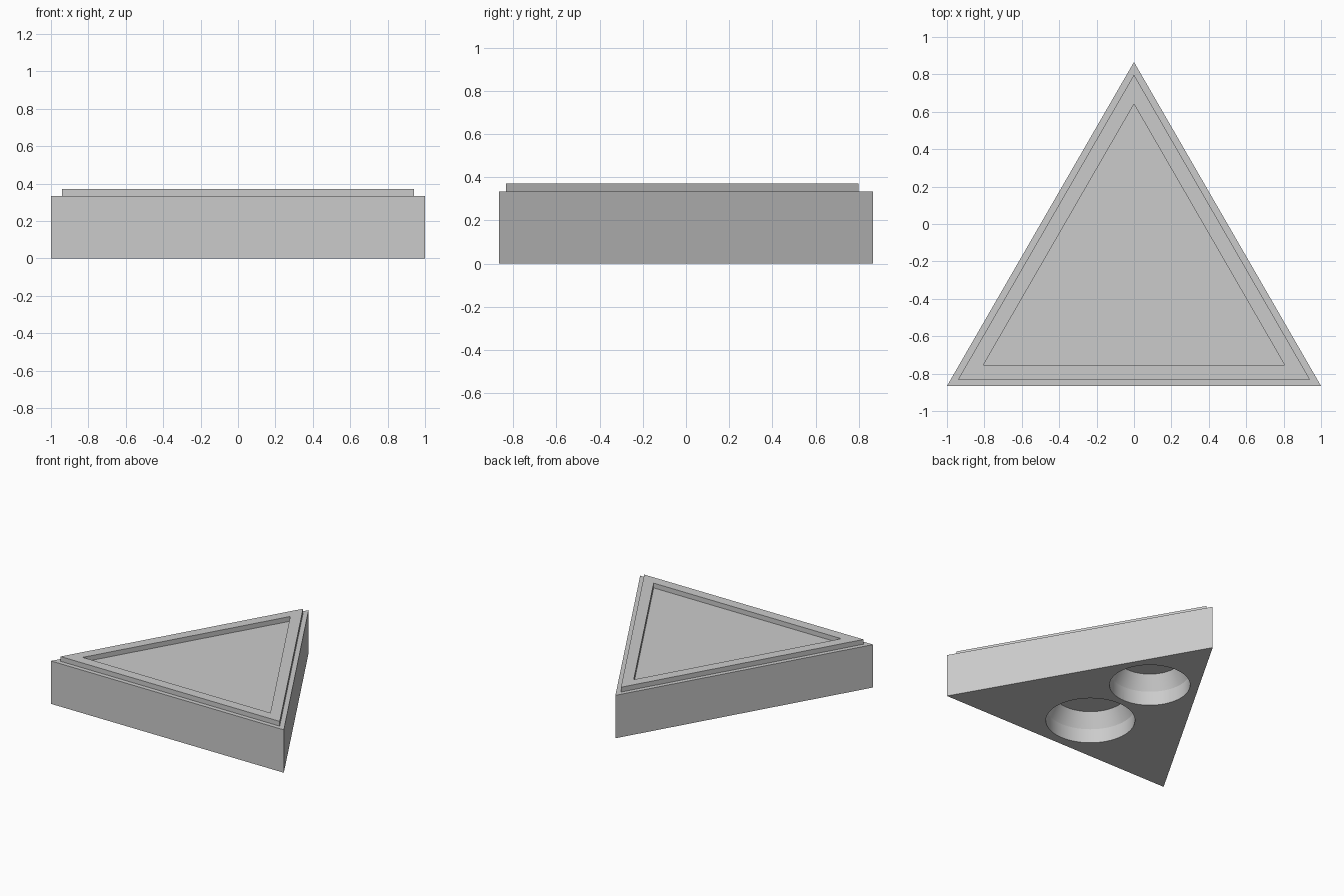
import bpy
import bmesh
from math import cos, sin, pi, radians

if "Cube" in bpy.data.objects:
    bpy.data.objects.remove(bpy.data.objects["Cube"], do_unlink=True)

grey = bpy.data.materials.new("light_grey")
grey.use_nodes = True
grey.diffuse_color = (0.6, 0.6, 0.6, 1)
grey.node_tree.nodes["Principled BSDF"].inputs["Base Color"].default_value = (0.6, 0.6, 0.6, 1)

CENTRE_Y = -0.289          # centroid of the triangle
BODY_TOP, RIM_TOP = 0.333, 0.37
SEGMENTS = 64


def ring(bm, radius, z, sides, y):
    """Loop of vertices, first one pointing to the back."""
    steps = [pi / 2 + 2 * pi * i / sides for i in range(sides)]
    return [bm.verts.new((radius * cos(a), y + radius * sin(a), z)) for a in steps]


def lathe(name, profile, sides, y):
    """Closed solid from stacked (radius, z) loops."""
    bm = bmesh.new()
    loops = [ring(bm, r, z, sides, y) for r, z in profile]
    for low, high in zip(loops, loops[1:]):
        for i in range(sides):
            j = (i + 1) % sides
            bm.faces.new((low[i], low[j], high[j], high[i]))
    bm.faces.new(loops[0][::-1])
    bm.faces.new(loops[-1])
    bmesh.ops.recalc_face_normals(bm, faces=bm.faces)
    mesh = bpy.data.meshes.new(name)
    bm.to_mesh(mesh)
    bm.free()
    mesh.materials.append(grey)
    obj = bpy.data.objects.new(name, mesh)
    bpy.context.collection.objects.link(obj)
    return obj


# Triangular tile: body, stepped raised rim, recessed top panel
tile = lathe("triangular_tile", [
    (1.155, 0), (1.155, BODY_TOP),
    (1.087, BODY_TOP), (1.087, RIM_TOP),
    (0.93, RIM_TOP), (0.93, BODY_TOP)], 3, CENTRE_Y)

# Two round sockets in the underside, straight then tapered
for label, y, radius in (("front", -0.48, 0.315), ("back", 0.174, 0.285)):
    cutter = lathe(label + "_socket_cutter", [
        (radius, -0.1), (radius, 0.11), (radius - 0.055, 0.222)], SEGMENTS, y)
    cutter.hide_render = True
    cut = tile.modifiers.new(label + "_socket", 'BOOLEAN')
    cut.operation = 'DIFFERENCE'
    cut.solver = 'EXACT'
    cut.object = cutter
    bpy.context.view_layer.objects.active = tile
    bpy.ops.object.modifier_apply(modifier=cut.name)
    bpy.data.objects.remove(cutter, do_unlink=True)

# Smooth socket walls, crisp edges elsewhere
bpy.ops.object.select_all(action='DESELECT')
tile.select_set(True)
bpy.context.view_layer.objects.active = tile
bpy.ops.object.shade_smooth_by_angle(angle=radians(20))
